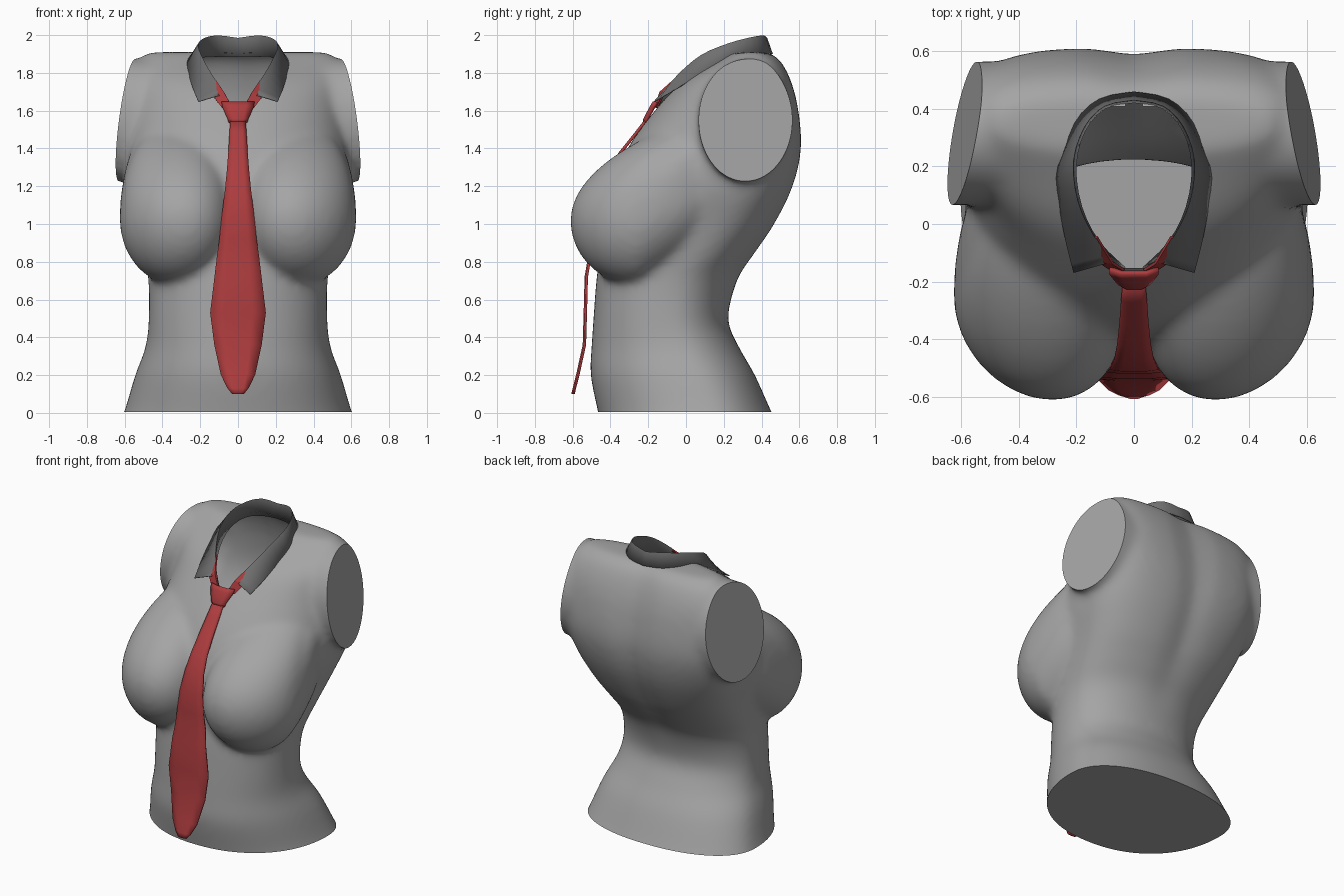
import bpy, bmesh, math
from mathutils import Vector, Matrix

if "Cube" in bpy.data.objects:
    bpy.data.objects.remove(bpy.data.objects["Cube"])


def material(name, rgb):
    m = bpy.data.materials.new(name)
    m.diffuse_color = (*rgb, 1)
    m.use_nodes = True
    m.node_tree.nodes["Principled BSDF"].inputs["Base Color"].default_value = m.diffuse_color
    return m


GREY = material("shirt grey", (0.375, 0.375, 0.375))
DARK = material("collar grey", (0.16, 0.16, 0.16))
RED = material("tie red", (0.42, 0.045, 0.048))


def add_object(name, bm, mat):
    mesh = bpy.data.meshes.new(name)
    bm.to_mesh(mesh)
    bm.free()
    ob = bpy.data.objects.new(name, mesh)
    bpy.context.collection.objects.link(ob)
    mesh.materials.append(mat)
    return ob


def shade(ob, angle):
    bpy.ops.object.select_all(action='DESELECT')
    ob.select_set(True)
    bpy.context.view_layer.objects.active = ob
    bpy.ops.object.shade_smooth_by_angle(angle=math.radians(angle))


def loft(bm, rows, closed=False):
    """Skin equal-length rows of points with quads."""
    rows = [[bm.verts.new(p) for p in row] for row in rows]
    for a, b in zip(rows, rows[1:]):
        n = len(a)
        for i in range(n if closed else n - 1):
            j = (i + 1) % n
            bm.faces.new((a[i], a[j], b[j], b[i]))
    return rows


def spline(pts, steps):
    """Smooth curve through tuples of any length."""
    out = []
    for i in range(len(pts) - 1):
        p0, p1, p2, p3 = (pts[max(i - 1, 0)], pts[i], pts[i + 1],
                          pts[min(i + 2, len(pts) - 1)])
        for k in range(steps):
            t = k / steps
            out.append(tuple(
                b + 0.5 * t * (c - a + t * (2 * a - 5 * b + 4 * c - d
                                            + t * (3 * (b - c) + d - a)))
                for a, b, c, d in zip(p0, p1, p2, p3)))
    return out + [pts[-1]]


# ---- torso: height, half width, front y, widest y, back y, back squareness
SECTIONS = [
    (-0.12, 0.66, -0.44, 0.14, 0.52, 2.2),
    (0.00, 0.605, -0.465, 0.12, 0.455, 2.2),
    (0.20, 0.545, -0.505, 0.04, 0.365, 2.2),
    (0.35, 0.49, -0.50, -0.04, 0.28, 2.1),
    (0.50, 0.473, -0.49, -0.08, 0.222, 2.1),
    (0.70, 0.475, -0.475, -0.06, 0.275, 2.1),
    (0.85, 0.50, -0.455, 0.03, 0.375, 2.3),
    (1.00, 0.535, -0.435, 0.11, 0.475, 2.6),
    (1.20, 0.59, -0.395, 0.19, 0.57, 2.9),
    (1.40, 0.60, -0.31, 0.27, 0.612, 3.4),
    (1.60, 0.57, -0.165, 0.30, 0.597, 4.0),
    (1.75, 0.57, -0.025, 0.32, 0.56, 4.0),
    (1.86, 0.54, 0.16, 0.33, 0.505, 3.5),
    (1.91, 0.47, 0.25, 0.34, 0.44, 3.0),
]


def section(z, hw, yf, yc, yb, nb, steps=64):
    ring = []
    for i in range(steps):
        t = 2 * math.pi * i / steps
        c, s = math.cos(t), math.sin(t)
        n, depth = (nb, yb - yc) if s > 0 else (2.2, yf - yc)
        x = hw * math.copysign(abs(c) ** (2 / n), c)
        y = yc + depth * abs(s) ** (2 / n)
        if s > 0 and z > 0.6:                       # spine groove
            y -= 0.025 * min(1, (z - 0.6) / 0.4) * math.exp(-(x / 0.09) ** 2)
        ring.append((x, y, z))
    return ring


def bust(bm, side):
    """Rounded below, sloping into the chest above and the flank behind."""
    ball = bmesh.ops.create_uvsphere(bm, u_segments=48, v_segments=32, radius=1)
    for v in ball["verts"]:
        x, y, z = v.co
        dy = y * (0.364 if y < 0 else 0.58)
        dz = z * (0.347 if z < 0 else 0.55)
        back = 1.35 * dz * dz if dz > 0 else 0
        lift = 0.5 * dy if dy > 0 else 0
        inward = 0.04 * y * y if y < 0 else 0
        v.co = (side * (0.322 + 0.305 * x * side - inward),
                -0.25 + dy + back, 1.02 + dz + lift)


bm = bmesh.new()
rings = loft(bm, [section(*s) for s in spline(SECTIONS, 4)], closed=True)
bm.faces.new(rings[0][::-1])
bm.faces.new(rings[-1])
for side in (-1, 1):
    bust(bm, side)
    # arm stub
    bmesh.ops.create_cone(
        bm, cap_ends=True, segments=40, radius1=1, radius2=1, depth=0.5,
        matrix=Matrix.Translation((side * 0.58, 0.315, 1.55))
        @ Matrix.Diagonal((1, 0.25, 0.323, 1))
        @ Matrix.Rotation(math.pi / 2, 4, 'Y'))
bmesh.ops.recalc_face_normals(bm, faces=bm.faces)
body = add_object("shirt_body", bm, GREY)

# fuse the volumes and soften the joins
rm = body.modifiers.new("fuse", 'REMESH')
rm.mode = 'VOXEL'
rm.voxel_size = 0.02
sm = body.modifiers.new("soften", 'SMOOTH')
sm.factor = 0.5
sm.iterations = 20
fused = bpy.data.meshes.new_from_object(
    body.evaluated_get(bpy.context.evaluated_depsgraph_get()))
body.modifiers.clear()
bm = bmesh.new()
bm.from_mesh(fused)

# flat cuts at both armholes and the hem, then cap them
cuts = [((0, 0, 0.004), (0, 0, -1))]
cuts += [((s * 0.587, 0.32, 1.55), (s, 0.17, 0.13)) for s in (-1, 1)]
for co, no in cuts:
    bmesh.ops.bisect_plane(bm, geom=bm.verts[:] + bm.edges[:] + bm.faces[:],
                           plane_co=co, plane_no=Vector(no).normalized(),
                           clear_outer=True)
    bmesh.ops.holes_fill(bm, edges=[e for e in bm.edges if e.is_boundary], sides=0)

# ---- collar curves, from back centre to front
STAND = spline([(0, .42, 1.885), (.1, .40, 1.885), (.17, .32, 1.885),
                (.20, .20, 1.85), (.18, .06, 1.775), (.12, -.06, 1.68),
                (.03, -.15, 1.62)], 3)
FOLD = spline([(0, .43, 1.985), (.1, .41, 1.998), (.17, .34, 1.988),
               (.21, .22, 1.955), (.195, .08, 1.895), (.14, -.04, 1.795),
               (.07, -.13, 1.69)], 3)
LEAF = spline([(0, .46, 1.90), (.12, .435, 1.905), (.21, .35, 1.905),
               (.267, .20, 1.87), (.262, .08, 1.80), (.24, -.05, 1.72),
               (.21, -.17, 1.65)], 3)


def in_neck(p):
    for a, b in zip(STAND, STAND[1:]):
        if b[1] <= p.y <= a[1]:
            t = (a[1] - p.y) / (a[1] - b[1])
            return abs(p.x) < a[0] + (b[0] - a[0]) * t + 0.012
    return False


# open the neck of the hollow shirt
bmesh.ops.delete(bm, context='FACES', geom=[
    f for f in bm.faces
    if f.calc_center_median().z > 1.45 and f.normal.z > 0
    and in_neck(f.calc_center_median())])
bm.to_mesh(body.data)
bm.free()
shade(body, 40)

# ---- collar: stand, fold and turned-down leaf
bm = bmesh.new()
loft(bm, [STAND, FOLD, LEAF])
bmesh.ops.recalc_face_normals(bm, faces=bm.faces)
collar = add_object("collar", bm, DARK)
mir = collar.modifiers.new("mirror", 'MIRROR')
mir.use_clip = True
collar.modifiers.new("thickness", 'SOLIDIFY').thickness = 0.006
shade(collar, 35)


# ---- tie parts: rows of height, half width, y, with a raised centre
def strip(name, rows, ridge, thickness):
    bm = bmesh.new()
    loft(bm, [[(-w, y, z), (-w / 2, y - ridge, z), (w / 2, y - ridge, z), (w, y, z)]
              for z, w, y in rows])
    ob = add_object(name, bm, RED)
    so = ob.modifiers.new("thickness", 'SOLIDIFY')
    so.thickness = thickness
    so.offset = 0
    shade(ob, 30)


strip("tie_blade", [
    (1.56, .038, -.20), (1.48, .044, -.262), (1.38, .050, -.342), (1.28, .058, -.415),
    (1.18, .068, -.465), (1.05, .084, -.50), (.92, .098, -.508), (.82, .112, -.508),
    (.72, .124, -.525), (.53, .147, -.53), (.36, .125, -.535), (.20, .090, -.57),
    (.13, .055, -.588), (.10, .030, -.595)], 0.006, 0.012)
strip("tie_knot", [(1.645, .085, -.155), (1.62, .082, -.17),
                   (1.555, .052, -.205), (1.535, .045, -.205)], 0.014, 0.016)

# tie band running up under each collar leaf
bm = bmesh.new()
loft(bm, [[(.035, -.165, 1.625), (.085, -.16, 1.615)],
          [(.075, -.140, 1.70), (.130, -.130, 1.675)],
          [(.13, -.05, 1.78), (.185, -.045, 1.75)]])
band = add_object("tie_band", bm, RED)
band.modifiers.new("mirror", 'MIRROR')
band.modifiers.new("thickness", 'SOLIDIFY').thickness = 0.01
